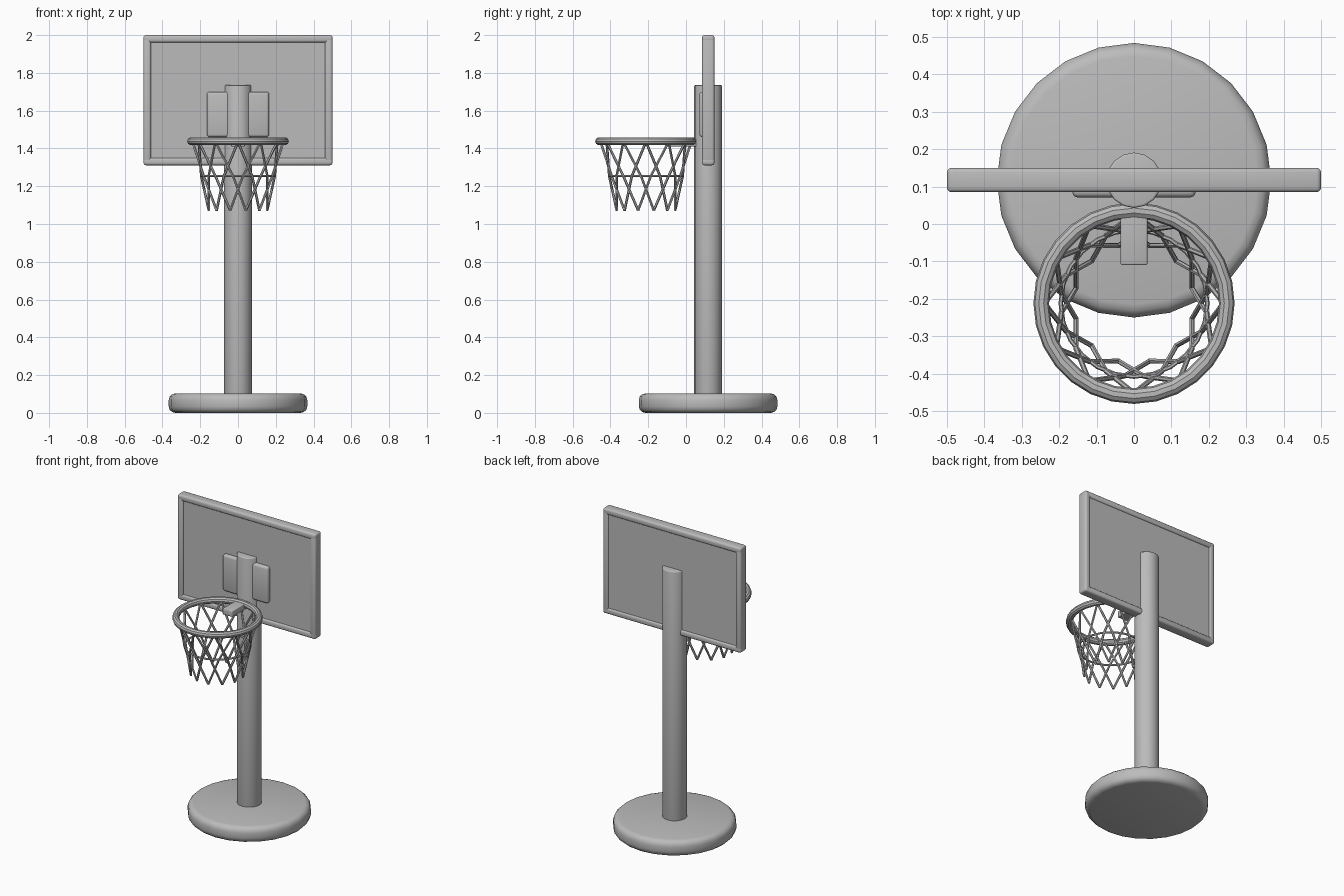
import bpy, math

if "Cube" in bpy.data.objects:
    bpy.data.objects.remove(bpy.data.objects["Cube"])

CY = 0.117            # centre of base and pole in y
RIM = (0, -0.212, 1.438)

grey = bpy.data.materials.new("plain_grey")
grey.diffuse_color = (0.5, 0.5, 0.5, 1)
grey.use_nodes = True
grey.node_tree.nodes["Principled BSDF"].inputs["Base Color"].default_value = grey.diffuse_color


def finish(name, bevel=0, segments=3):
    ob = bpy.context.object
    ob.name = name
    ob.data.materials.append(grey)
    if bevel:
        m = ob.modifiers.new("bevel", "BEVEL")
        m.width, m.segments = bevel, segments
        m.limit_method = 'ANGLE'
        m.angle_limit = math.radians(40)
        bpy.ops.object.modifier_apply(modifier=m.name)
    bpy.ops.object.shade_smooth_by_angle(angle=math.radians(35))
    return ob


def cylinder(name, r, z0, z1, sides, bevel):
    bpy.ops.mesh.primitive_cylinder_add(vertices=sides, radius=r, depth=z1 - z0,
                                        location=(0, CY, (z0 + z1) / 2))
    return finish(name, bevel)


def box(name, x, y, z, bevel=0):
    bpy.ops.mesh.primitive_cube_add(size=1, location=[sum(r) / 2 for r in (x, y, z)])
    ob = bpy.context.object
    ob.scale = [r[1] - r[0] for r in (x, y, z)]
    bpy.ops.object.transform_apply(location=False, rotation=False, scale=True)
    return finish(name, bevel)


def ring(name, radius, tube, z, sides, tube_sides):
    bpy.ops.mesh.primitive_torus_add(major_radius=radius, minor_radius=tube,
                                     major_segments=sides, minor_segments=tube_sides,
                                     location=(RIM[0], RIM[1], z))
    return finish(name)


# Stand
cylinder("base", 0.367, 0.0, 0.103, 24, 0.035)
cylinder("pole", 0.074, 0.09, 1.735, 16, 0.006)

# Backboard: recessed panel inside a rounded frame
box("backboard_panel", (-0.48, 0.48), (0.094, 0.141), (1.33, 1.98))
box("frame_bottom", (-0.5, 0.5), (0.085, 0.15), (1.311, 1.35), 0.012)
box("frame_top", (-0.5, 0.5), (0.085, 0.15), (1.961, 2.0), 0.012)
for side, name in ((-1, "frame_left"), (1, "frame_right")):
    x = sorted((side * 0.461, side * 0.5))
    box(name, x, (0.085, 0.15), (1.311, 2.0), 0.012)

# Target plate and hoop bracket
box("target_plate", (-0.165, 0.165), (0.071, 0.11), (1.46, 1.70), 0.015)
box("hoop_bracket", (-0.036, 0.036), (-0.11, 0.09), (1.41, 1.45), 0.005)

# Hoop
ring("hoop_rim", 0.248, 0.021, RIM[2], 28, 10)

# Net: two sets of strands winding opposite ways, meeting at the bottom tips
curve = bpy.data.curves.new("net_strands", "CURVE")
curve.dimensions = '3D'
curve.bevel_depth = 0.007
curve.bevel_resolution = 1
curve.use_fill_caps = True
STRANDS = 12
STEP = 2 * math.pi / STRANDS
LEVELS = ((0, 0.240, 1.435), (0.5, 0.196, 1.253), (1, 0.160, 1.072))
for i in range(STRANDS):
    for turn in (-1.5, 1.5):
        spline = curve.splines.new('POLY')
        spline.points.add(len(LEVELS) - 1)
        for p, (t, r, z) in zip(spline.points, LEVELS):
            a = STEP * (i + turn * t)
            p.co = (r * math.cos(a), RIM[1] + r * math.sin(a), z, 1)
net = bpy.data.objects.new("net_strands", curve)
bpy.context.collection.objects.link(net)
bpy.ops.object.select_all(action='DESELECT')
net.select_set(True)
bpy.context.view_layer.objects.active = net
bpy.ops.object.convert(target='MESH')
finish("net_strands")

# Thin ring tying the strands together
ring("net_ring", 0.196, 0.006, 1.253, 24, 6)
